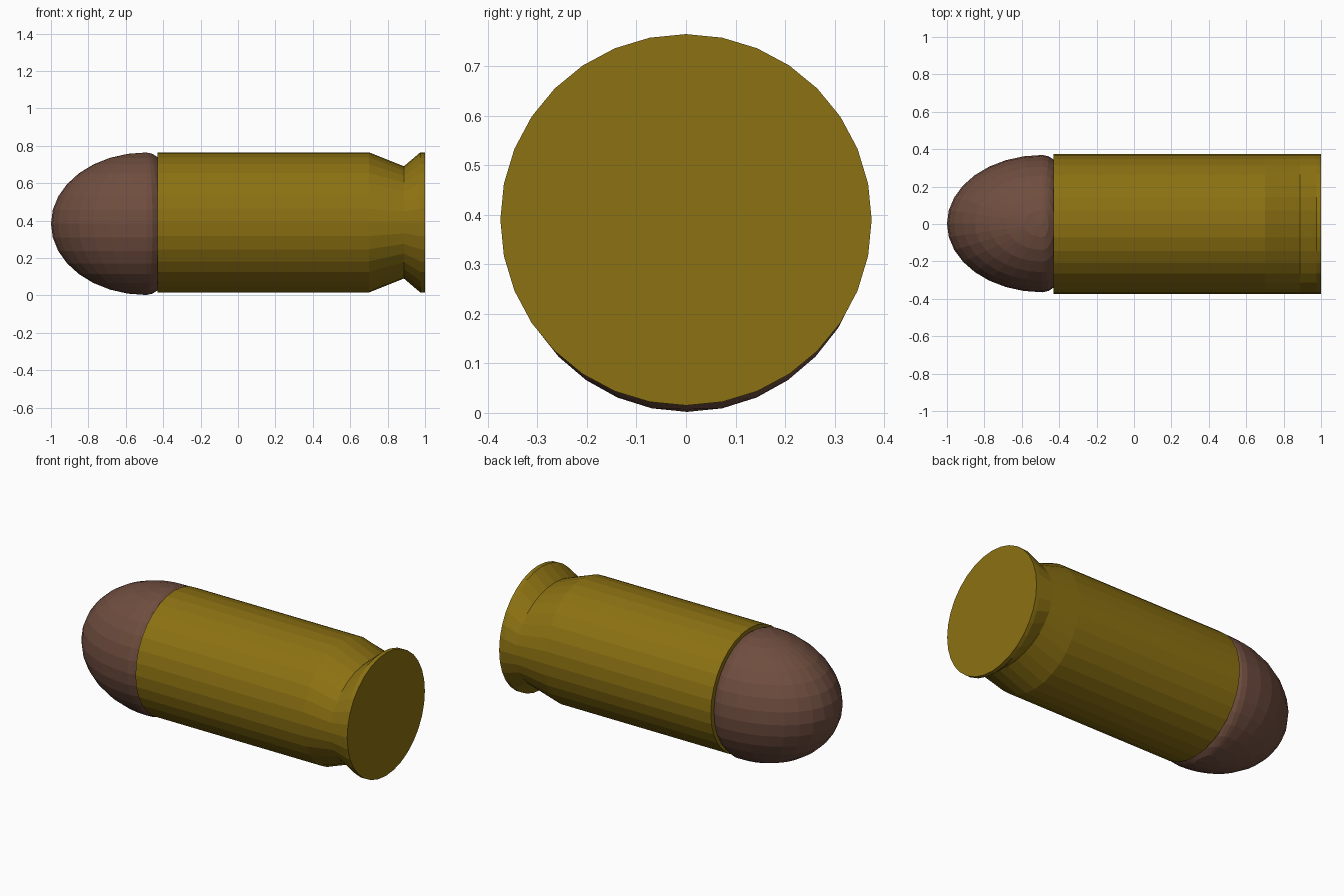
import bpy, bmesh, math
from mathutils import Matrix

if "Cube" in bpy.data.objects:
    bpy.data.objects.remove(bpy.data.objects["Cube"])


def finish(name, bm, color):
    bmesh.ops.recalc_face_normals(bm, faces=bm.faces)
    mesh = bpy.data.meshes.new(name)
    bm.to_mesh(mesh)
    bm.free()
    obj = bpy.data.objects.new(name, mesh)
    bpy.context.collection.objects.link(obj)
    mat = bpy.data.materials.new(name + "_colour")
    mat.diffuse_color = color
    mat.use_nodes = True
    mat.node_tree.nodes["Principled BSDF"].inputs["Base Color"].default_value = mat.diffuse_color
    mesh.materials.append(mat)
    return obj


# Brass case: 32-sided rings along x, pinched only in height before the rim
SIDES, RADIUS, AXIS_Z = 32, 0.375, 0.39
stations = [(-0.43, 1.0), (0.70, 1.0), (0.887, 0.80), (0.975, 1.0), (1.0, 1.0)]
bm = bmesh.new()
rings = []
for x, squash in stations:
    ring = []
    for i in range(SIDES):
        a = 2 * math.pi * i / SIDES
        ring.append(bm.verts.new((x, RADIUS * math.cos(a),
                                  AXIS_Z + RADIUS * squash * math.sin(a))))
    rings.append(ring)
for r0, r1 in zip(rings, rings[1:]):
    for i in range(SIDES):
        j = (i + 1) % SIDES
        bm.faces.new((r0[i], r0[j], r1[j], r1[i]))
bm.faces.new(rings[0])
bm.faces.new(rings[-1])
finish("case", bm, (0.26, 0.165, 0.006, 1))

# Rounded tip: sphere stretched forwards, flattened where it enters the case
bm = bmesh.new()
bmesh.ops.create_uvsphere(bm, u_segments=32, v_segments=16, radius=1.0)
for v in bm.verts:
    length = 0.51 if v.co.x < 0 else 0.17
    v.co.x = v.co.x * length - 0.49
    v.co.y = v.co.y * 0.367 + 0.002
    v.co.z = v.co.z * 0.381 + 0.383
finish("tip", bm, (0.16, 0.075, 0.05, 1))
